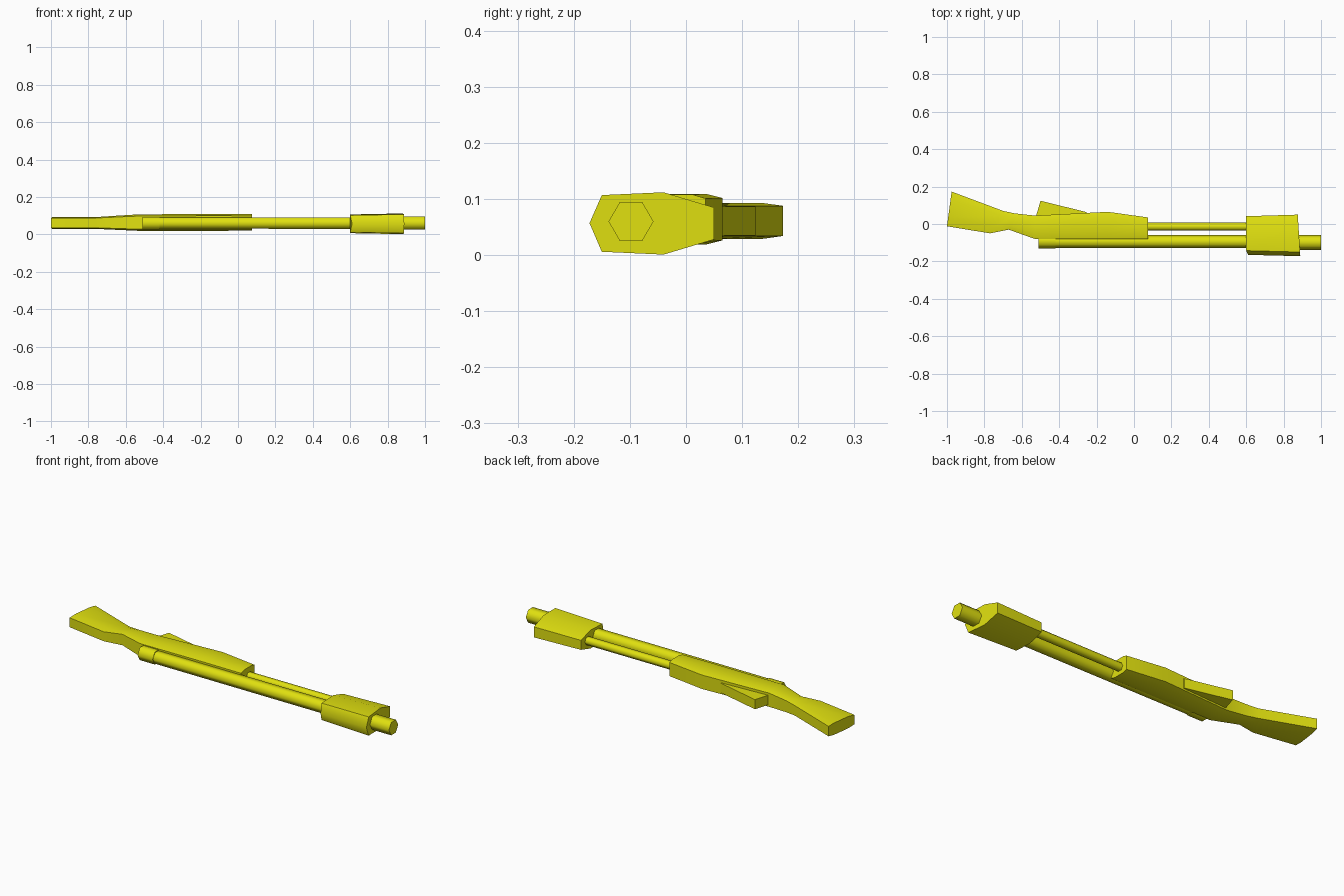
import bpy, bmesh, math

if "Cube" in bpy.data.objects:
    bpy.data.objects.remove(bpy.data.objects["Cube"])

ZC = 0.06  # height of the long centre plane (the gun lies on its side)

paint = bpy.data.materials.new("yellow_paint")
paint.diffuse_color = (0.75, 0.75, 0.005, 1)
paint.use_nodes = True
paint.node_tree.nodes["Principled BSDF"].inputs["Base Color"].default_value = paint.diffuse_color


def loft(name, rings, angle=62):
    """Skin a list of equal-length point rings and cap both ends."""
    bm = bmesh.new()
    vs = [[bm.verts.new(p) for p in ring] for ring in rings]
    n = len(vs[0])
    for a, b in zip(vs, vs[1:]):
        for i in range(n):
            j = (i + 1) % n
            bm.faces.new((a[i], a[j], b[j], b[i]))
    bm.faces.new(vs[0])
    bm.faces.new(vs[-1])
    bmesh.ops.recalc_face_normals(bm, faces=bm.faces)
    me = bpy.data.meshes.new(name)
    bm.to_mesh(me)
    bm.free()
    me.materials.append(paint)
    ob = bpy.data.objects.new(name, me)
    bpy.context.collection.objects.link(ob)
    bpy.ops.object.select_all(action='DESELECT')
    ob.select_set(True)
    bpy.context.view_layer.objects.active = ob
    bpy.ops.object.shade_smooth_by_angle(angle=math.radians(angle))
    return ob


def body_ring(xlo, ylo, xhi, yhi, h, zc):
    """Eight-sided section: narrow along the sight side, wide below."""
    half = [(0.0, 0.80), (0.25, 1.0), (0.80, 1.0), (1.0, 0.84)]
    pts = [(t, w) for t, w in half] + [(t, -w) for t, w in reversed(half)]
    return [(xlo + (xhi - xlo) * t, ylo + (yhi - ylo) * t, zc + h * w) for t, w in pts]


def hex_tube(name, stations, y):
    """Six-sided rod along x from (x, radius) stations."""
    loft(name, [[(x, y + r * math.cos(k * math.pi / 3), ZC + r * math.sin(k * math.pi / 3))
                 for k in range(6)] for x, r in stations])


# Stock and receiver in one continuous body
loft("stock_and_receiver", [body_ring(*s) for s in [
    (-1.00, -0.012, -0.975, 0.173, 0.032, 0.061),
    (-0.77, -0.050, -0.700, 0.070, 0.032, 0.061),
    (-0.67, -0.030, -0.640, 0.057, 0.037, 0.062),
    (-0.53, -0.080, -0.530, 0.045, 0.044, 0.063),
    (-0.14, -0.080, -0.140, 0.065, 0.045, 0.064),
    (0.075, -0.080, 0.075, 0.035, 0.044, 0.064)]])

# Barrel with thicker breech, and tube below it
hex_tube("barrel", [(-0.42, 0.034), (0.70, 0.035)], -0.094)
hex_tube("breech", [(-0.51, 0.039), (-0.42, 0.039)], -0.092)
hex_tube("muzzle", [(0.70, 0.040), (1.00, 0.040)], -0.098)
hex_tube("lower_tube", [(0.0, 0.022), (0.68, 0.022)], -0.014)

# Heavy front block, slightly flared towards the muzzle
section = [(-0.172, 0.057), (-0.150, 0.107), (-0.040, 0.112), (0.050, 0.085),
           (0.050, 0.028), (-0.040, 0.001), (-0.150, 0.006)]
yc = -0.055
loft("front_block", [
    [(0.60 + (0.01 if y < -0.16 else 0), yc + (y - yc) * 0.92, 0.057 + (z - 0.057) * 0.90)
     if y > -0.16 else (0.61, -0.165, z) for y, z in section],
    [(0.882 - 0.06 * (y - yc), y, z) for y, z in section]], 50)

# Wedge-shaped magazine under the receiver
wedge = [(-0.53, 0.02), (-0.50, 0.124), (-0.255, 0.064), (-0.24, 0.02)]
loft("magazine", [[(x, y, z) for x, y in wedge] for z in (0.035, 0.087)], 30)
